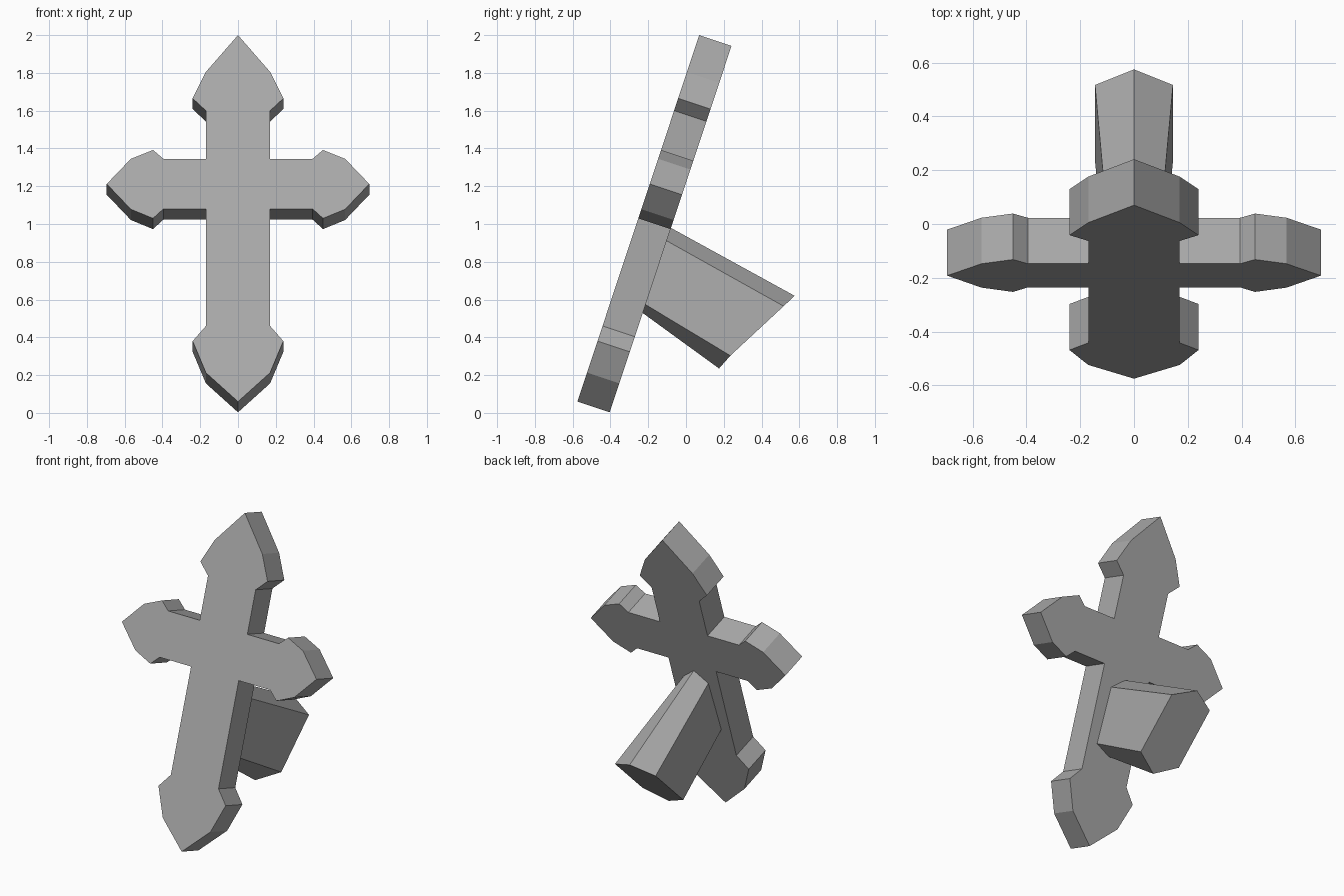
import bpy, bmesh
from mathutils import Vector

if "Cube" in bpy.data.objects:
    bpy.data.objects.remove(bpy.data.objects["Cube"])

grey = bpy.data.materials.new("stone_grey")
grey.diffuse_color = (0.4, 0.4, 0.4, 1)
grey.use_nodes = True
grey.node_tree.nodes["Principled BSDF"].inputs["Base Color"].default_value = grey.diffuse_color


def loft(name, ring_a, ring_b):
    """Closed solid between two matching rings of points."""
    bm = bmesh.new()
    a = [bm.verts.new(p) for p in ring_a]
    b = [bm.verts.new(p) for p in ring_b]
    n = len(a)
    bm.faces.new(a)
    bm.faces.new(b[::-1])
    for i in range(n):
        j = (i + 1) % n
        bm.faces.new((a[j], a[i], b[i], b[j]))
    bmesh.ops.recalc_face_normals(bm, faces=bm.faces)
    mesh = bpy.data.meshes.new(name)
    bm.to_mesh(mesh)
    bm.free()
    mesh.materials.append(grey)
    obj = bpy.data.objects.new(name, mesh)
    bpy.context.collection.objects.link(obj)
    return obj


# Leaning cross: right half of the outline from top tip to bottom tip
half = [(0, 2.0), (0.17, 1.805), (0.24, 1.665), (0.17, 1.60), (0.17, 1.345),
        (0.395, 1.345), (0.45, 1.392), (0.567, 1.345), (0.695, 1.212),
        (0.567, 1.078), (0.45, 1.03), (0.395, 1.08), (0.17, 1.08),
        (0.17, 0.46), (0.24, 0.38), (0.17, 0.213), (0, 0.06)]
outline = half + [(-x, z) for x, z in half[-2:0:-1]]
LEAN = 0.645 / 1.94
front = [Vector((x, -0.575 + (z - 0.06) * LEAN, z)) for x, z in outline]
depth = Vector((0, 0.171, -0.057))
loft("cross", front, [p + depth for p in front])


# Hexagonal back support, flaring away from the cross
def hexagon(top, upper, lower, bottom, w_upper, w_lower):
    return [(0, *top), (w_upper, *upper), (w_lower, *lower),
            (0, *bottom), (-w_lower, *lower), (-w_upper, *upper)]


near = hexagon((-0.081, 0.98), (-0.104, 0.912), (-0.217, 0.575), (-0.231, 0.53), 0.088, 0.102)
far = hexagon((0.575, 0.62), (0.517, 0.565), (0.235, 0.303), (0.175, 0.235), 0.145, 0.145)
loft("back_support", near, far)
